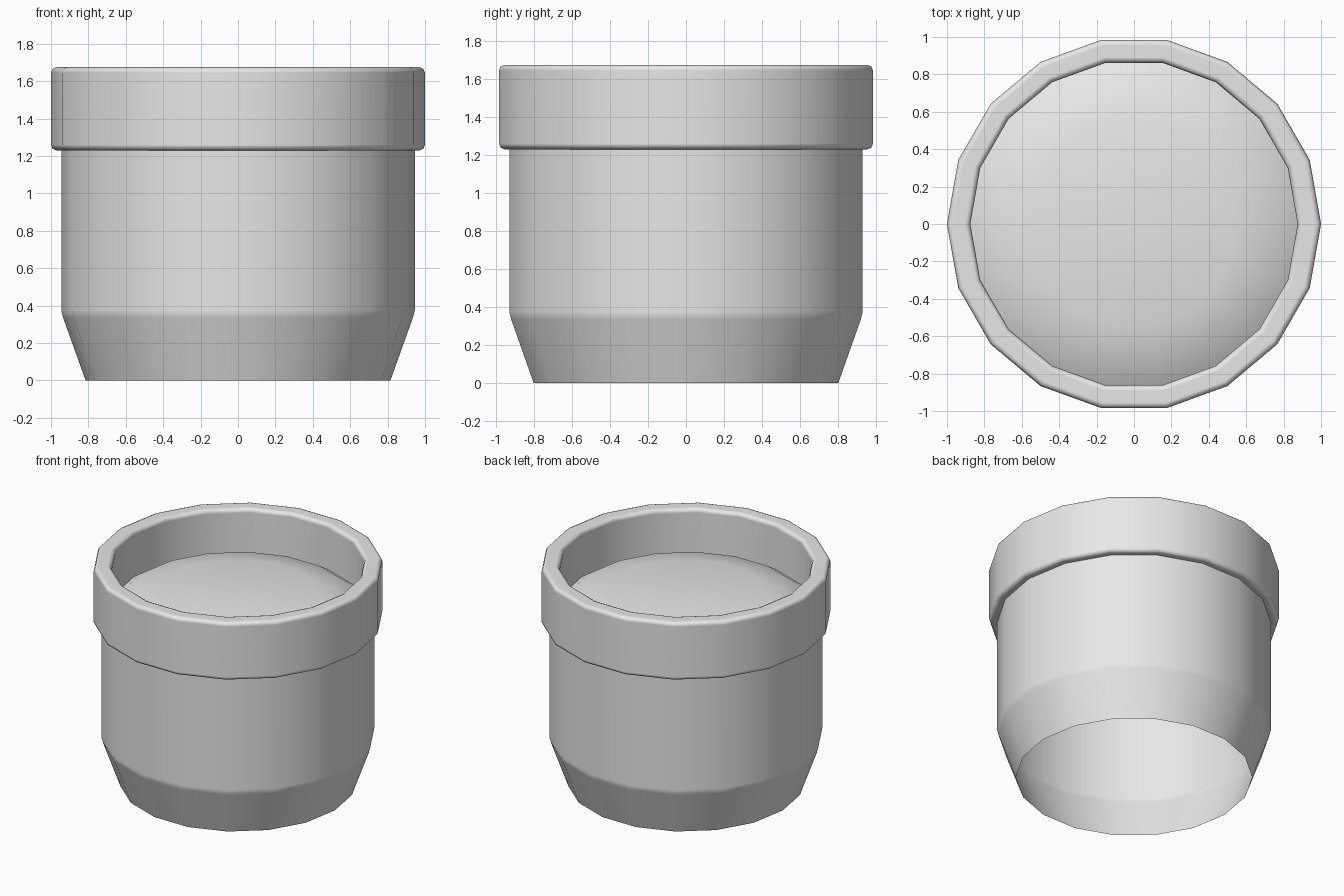
import bpy
import bmesh
from math import cos, sin, pi

SIDES = 18

cube = bpy.data.objects.get("Cube")
if cube:
    bpy.data.objects.remove(cube, do_unlink=True)

grey = bpy.data.materials.new("light_grey")
grey.use_nodes = True
grey.diffuse_color = (0.8, 0.8, 0.8, 1)
grey.node_tree.nodes["Principled BSDF"].inputs["Base Color"].default_value = (0.8, 0.8, 0.8, 1)


def lathe(name, profile, closed=False, cap=False, weighted=True):
    """Revolve (radius, height) points, listed bottom to top on the outside."""
    bm = bmesh.new()
    rings = []
    for r, z in profile:
        angles = [2 * pi * i / SIDES for i in range(SIDES)]
        rings.append([bm.verts.new((r * cos(a), r * sin(a), z)) for a in angles])
    pairs = list(zip(rings, rings[1:]))
    if closed:
        pairs.append((rings[-1], rings[0]))
    for low, high in pairs:
        for i in range(SIDES):
            j = (i + 1) % SIDES
            bm.faces.new((low[i], low[j], high[j], high[i]))
    if cap:
        bm.faces.new(rings[-1])
    for face in bm.faces:
        face.smooth = True
    mesh = bpy.data.meshes.new(name)
    bm.to_mesh(mesh)
    bm.free()
    mesh.materials.append(grey)
    obj = bpy.data.objects.new(name, mesh)
    bpy.context.scene.collection.objects.link(obj)
    # Keep the large bands evenly shaded, with soft narrow bends
    if weighted:
        obj.modifiers.new("even_shading", "WEIGHTED_NORMAL").weight = 80
    return obj


# Thin open-bottomed wall with a tapered foot
lathe("pot_wall", [(0.815, 0), (0.935, 0.335), (0.945, 0.375), (0.945, 1.4)])

# Thick collar with rounded edges
inner, outer, bottom, top, b = 0.875, 1.0, 1.23, 1.675, 0.03
s = b * 0.3
lathe("rim", [
    (inner + b, bottom), (outer - b, bottom), (outer - s, bottom + s),
    (outer, bottom + b), (outer, top - b), (outer - s, top - s),
    (outer - b, top), (inner + b, top), (inner + s, top - s),
    (inner, top - b), (inner, bottom + b), (inner + s, bottom + s),
], closed=True)

# Gently domed filling that meets the inside of the collar
lathe("soil", [(0.92, 1.30), (0.8, 1.38), (0.55, 1.44)], cap=True, weighted=False)
